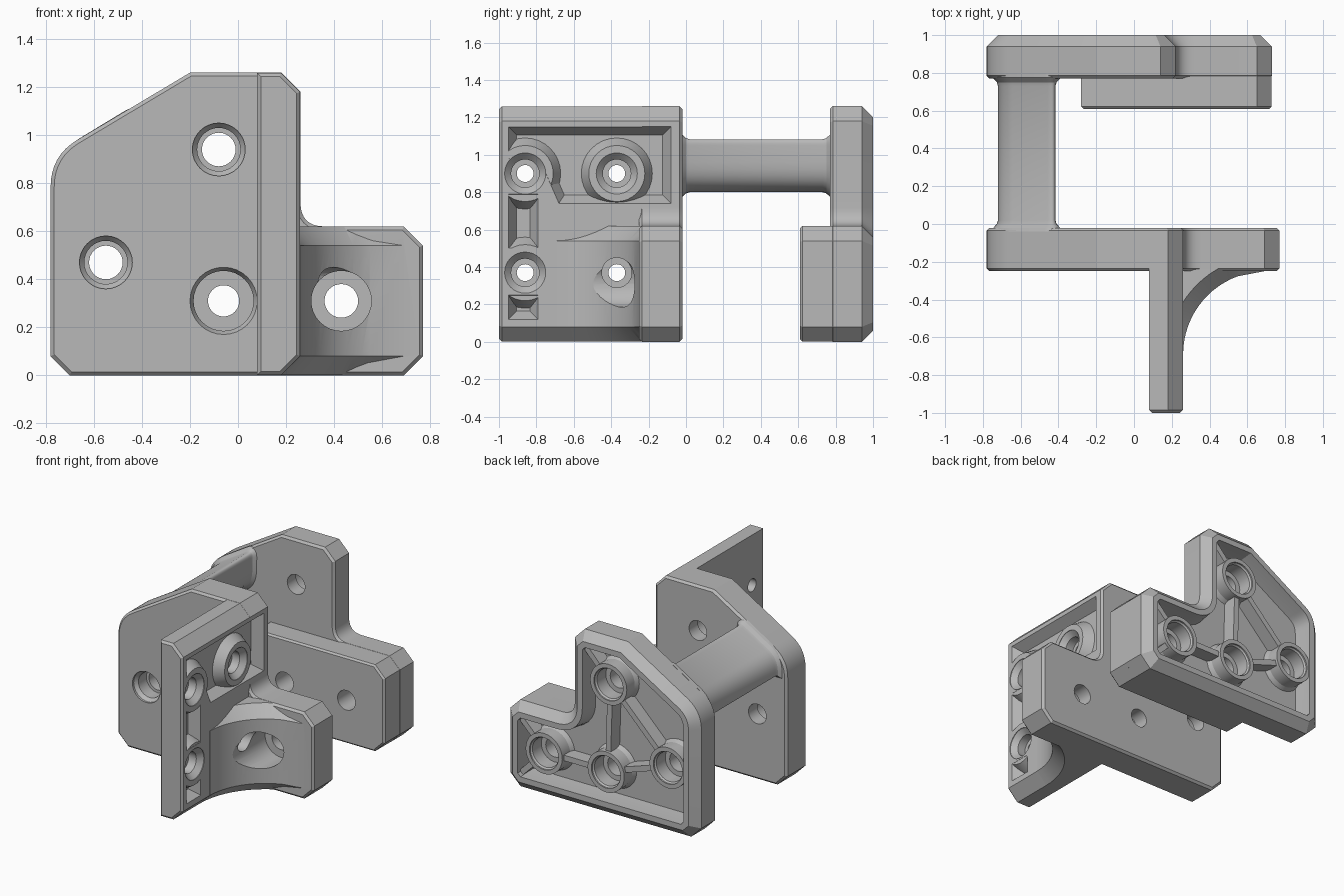
import bpy, bmesh
from math import cos, sin, pi, radians
from mathutils import Vector

cube = bpy.data.objects.get("Cube")
if cube:
    bpy.data.objects.remove(cube, do_unlink=True)

grey = bpy.data.materials.new("plain_grey")
grey.use_nodes = True
tone = (0.48, 0.48, 0.48, 1)
grey.diffuse_color = tone
grey.node_tree.nodes["Principled BSDF"].inputs["Base Color"].default_value = tone

PLACE = {"x": lambda a, b, d: (d, a, b),
         "y": lambda a, b, d: (a, d, b),
         "z": lambda a, b, d: (a, b, d)}


def solid(name, axis, layers):
    """Loft matching outlines along an axis; layers are (points, depth)."""
    bm = bmesh.new()
    rings = [[bm.verts.new(PLACE[axis](a, b, d)) for a, b in pts] for pts, d in layers]
    n = len(rings[0])
    bm.faces.new(rings[0])
    bm.faces.new(rings[-1])
    for lo, hi in zip(rings, rings[1:]):
        for i in range(n):
            j = (i + 1) % n
            bm.faces.new((lo[i], lo[j], hi[j], hi[i]))
    bmesh.ops.recalc_face_normals(bm, faces=bm.faces)
    mesh = bpy.data.meshes.new(name)
    bm.to_mesh(mesh)
    bm.free()
    mesh.materials.append(grey)
    ob = bpy.data.objects.new(name, mesh)
    bpy.context.collection.objects.link(ob)
    return ob


def inset(pts, d):
    """Move a counter-clockwise outline inward by d."""
    ps = [Vector(p) for p in pts]
    out = []
    for i, p in enumerate(ps):
        e1 = (p - ps[i - 1]).normalized()
        e2 = (ps[(i + 1) % len(ps)] - p).normalized()
        n1, n2 = Vector((-e1.y, e1.x)), Vector((-e2.y, e2.x))
        out.append(tuple(p + (n1 + n2) * d / (1 + n1.dot(n2))))
    return out


def inset_solid(name, axis, pts, steps):
    return solid(name, axis, [(inset(pts, e), d) for e, d in steps])


def rounded(pts, t, steps=8):
    """Replace points that carry a third value by a curve of that tangent length."""
    out = []
    for i, p in enumerate(pts):
        if len(p) == 2:
            out.append(p)
            continue
        c = Vector(p[:2])
        a = c + (Vector(pts[i - 1][:2]) - c).normalized() * p[2] * t
        b = c + (Vector(pts[(i + 1) % len(pts)][:2]) - c).normalized() * p[2] * t
        for k in range(steps + 1):
            s = k / steps
            out.append(tuple(a * (1 - s) ** 2 + c * 2 * s * (1 - s) + b * s * s))
    return out


def bore(axis, centre, steps, n=32):
    """Stepped round body; steps are (radius, depth)."""
    return solid("bore", axis, [([(centre[0] + r * cos(2 * pi * i / n),
                                   centre[1] + r * sin(2 * pi * i / n)) for i in range(n)], d)
                                for r, d in steps])


def combine(target, others, op):
    bpy.context.view_layer.objects.active = target
    for ob in others:
        mod = target.modifiers.new("join", "BOOLEAN")
        mod.operation, mod.solver, mod.object = op, "EXACT", ob
        bpy.ops.object.modifier_apply(modifier=mod.name)
        bpy.data.objects.remove(ob, do_unlink=True)
    return target


def plate_outline(arm, neck):
    c = 0.08
    return rounded([(-.70, 0), (arm - c, 0), (arm, c), (arm, .54), (arm - c, .62),
                    (neck, .62, .1), (neck, 1.18), (neck - c, 1.26), (-.2, 1.26),
                    (-.78, .914, .13), (-.78, c)], 1)


# Front plate with side fin and curved gusset
front = inset_solid("front_plate_and_fin", "y", plate_outline(.77, .26),
                    [(.015, -.25), (0, -.235), (0, -.035), (.015, -.02)])
fin_outline = [(.08, .001), (.18, .001), (.259, .08), (.259, 1.18), (.18, 1.259), (.08, 1.259)]
fin = inset_solid("fin", "y", fin_outline, [(.015, -1), (0, -.985), (0, -.1)])


def gusset_outline(e):
    r = .44 + e
    arc = [(.70 + r * cos(radians(a)), -.69 + r * sin(radians(a))) for a in range(180, 105, -5)]
    return arc + [(.69 - e, -.25 + e), (.769 - e, -.169), (.769 - e, -.1), (.12, -.1), (.12, -.69)]


gusset = solid("gusset", "z", [(gusset_outline(e), z) for e, z in
                               [(.08, .001), (0, .08), (0, .54), (.08, .619)]])
combine(front, [fin, gusset], "UNION")

# Recessed pockets on the outer side of the fin, leaving conical bosses
pockets = [
    [(-.68, .74), (-.08, .74), (-.08, 1.15), (-.95, 1.15), (-.95, .98), (-.75, .9)],
    [(-.95, .5), (-.79, .5), (-.79, .79), (-.95, .79)],
    [(-.95, .12), (-.79, .12), (-.79, .25), (-.95, .25)],
]
fin_holes = [(-.86, .9), (-.37, .9), (-.86, .37)]
cutters = []
for outline in pockets:
    cut = inset_solid("pocket", "x", outline, [(.045, .19), (0, .26), (0, .3)])
    bosses = [bore("x", c, [(.19, .1), (.19, .19), (.15, .258)]) for c in fin_holes]
    cutters.append(combine(cut, bosses, "DIFFERENCE"))

# Stepped screw holes through the fin and the front plate
for c in fin_holes:
    cutters.append(bore("x", c, [(.11, .3), (.11, .255), (.075, .22), (.075, .16),
                                 (.045, .16), (.045, 0)]))
cutters.append(bore("x", (-.37, .37), [(.08, .85), (.08, .16), (.045, .16), (.045, 0)]))
top_hole, side_hole, mid_hole, arm_hole = (-.08, .94), (-.55, .47), (-.06, .31), (.43, .31)
for c in (top_hole, side_hole):
    cutters.append(bore("y", c, [(.11, -.3), (.11, -.235), (.09, -.21), (.09, -.12),
                                 (.07, -.12), (.07, .1)]))
cutters.append(bore("y", mid_hole, [(.14, -.3), (.14, -.25), (.125, -.22), (.125, -.13),
                                    (.065, -.13), (.065, .1)]))
cutters.append(bore("y", arm_hole, [(.125, -1), (.125, -.13), (.07, -.13), (.07, .1)]))
combine(front, cutters, "DIFFERENCE")

# Rear plate with thick lower arm
rear_outline = plate_outline(.73, .22)
rear = inset_solid("rear_plate", "y", rear_outline, [(.015, .77), (0, .785), (0, .94), (.06, 1)])
arm_outline = [(-.28, .001), (.65, .001), (.729, .08), (.729, .54), (.65, .619), (-.28, .619)]
arm = inset_solid("arm", "y", arm_outline, [(.012, .61), (0, .622), (0, .9)])
combine(rear, [arm], "UNION")


def rib(a, b, width=.04):
    a, b = Vector(a), Vector(b)
    s = (b - a).normalized() * width / 2
    s = Vector((-s.y, s.x))
    pts = [tuple(p) for p in (a + s, a - s, b - s, b + s)]
    return solid("rib", "y", [(pts, .8), (pts, .97)])


# Rear pocket, leaving bosses joined by ribs
rear_pocket = inset_solid("rear_pocket", "y", rear_outline, [(.115, .87), (.1, .99), (.1, 1.05)])
holes = (top_hole, side_hole, mid_hole, arm_hole)
keep = [bore("y", c, [(.16, .8), (.16, .87), (.145, .9), (.145, .99)]) for c in holes]
links = [(mid_hole, top_hole), (mid_hole, side_hole), (mid_hole, arm_hole),
         (top_hole, side_hole), (top_hole, (.2, 1.24)), (arm_hole, (.71, .59)),
         (arm_hole, (.71, .03))]
keep += [rib(a, b) for a, b in links]
combine(rear_pocket, keep, "DIFFERENCE")
rear_bores = [bore("y", c, [(.115, 1.05), (.115, .98), (.105, .97), (.105, .87),
                            (.07, .87), (.07, .5)]) for c in holes]
combine(rear, [rear_pocket] + rear_bores, "DIFFERENCE")

# Bar joining the two plates, flared where it meets them
bar_outline = rounded([(-.72, .80), (-.42, .80, .16), (-.415, 1.10, .05),
                       (-.72, .915, .09)], 1)
bar = inset_solid("link_bar", "y", bar_outline, [(-.03, -.04), (-.025, -.02), (-.006, 0), (0, .02),
                                                 (0, .73), (-.006, .75), (-.03, .775), (-.03, .8)])

for ob in (front, rear, bar):
    bpy.ops.object.select_all(action="DESELECT")
    ob.select_set(True)
    bpy.context.view_layer.objects.active = ob
    bpy.ops.object.shade_smooth_by_angle(angle=radians(25))
